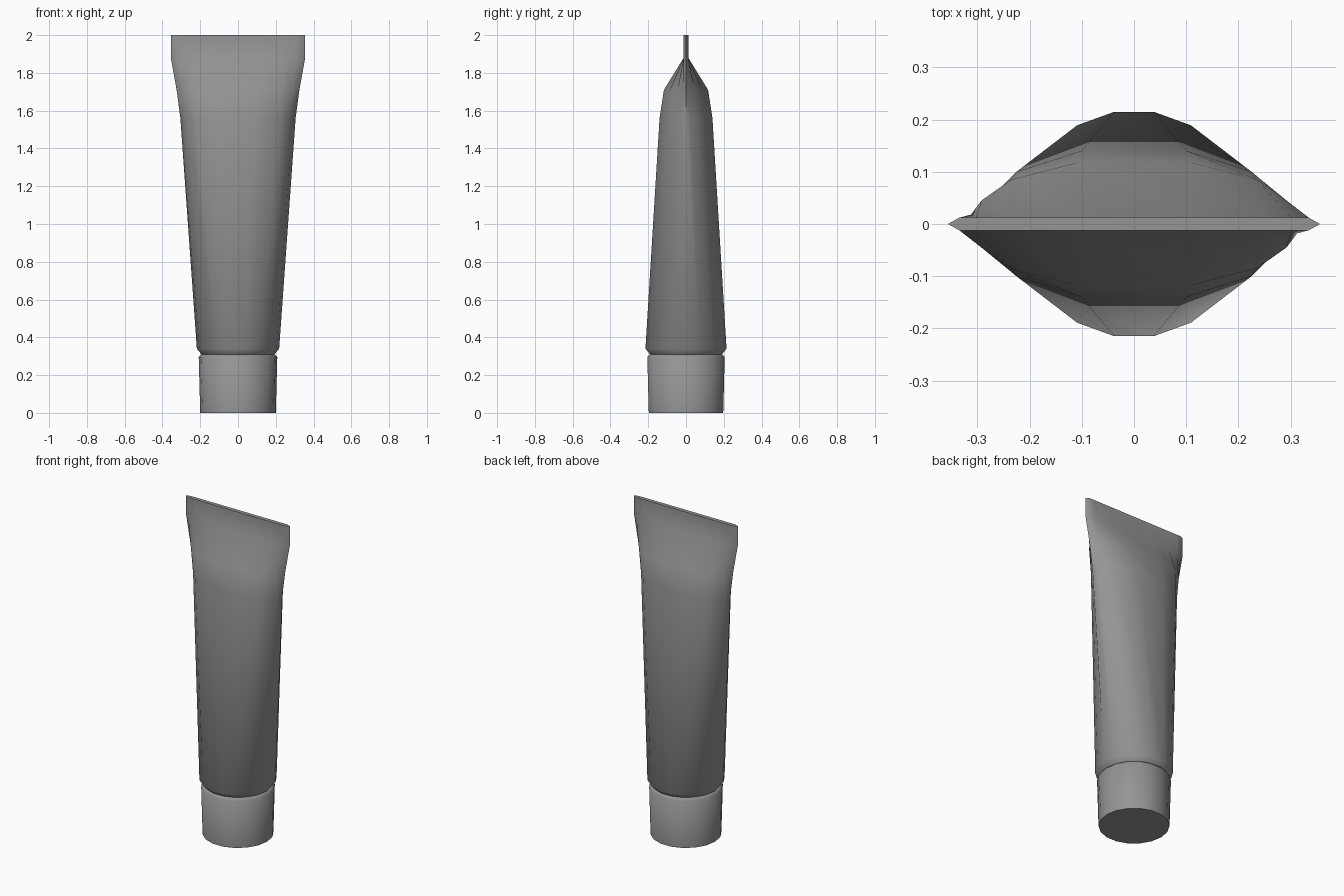
import bpy
import bmesh
import math

cube = bpy.data.objects.get("Cube")
if cube:
    bpy.data.objects.remove(cube, do_unlink=True)

grey = bpy.data.materials.new("plain grey")
grey.use_nodes = True
colour = (0.3, 0.3, 0.3, 1)
grey.diffuse_color = colour
grey.node_tree.nodes["Principled BSDF"].inputs["Base Color"].default_value = colour


def circle_quarter(r):
    """Points from the middle of the back to the side, on an 18-sided ring."""
    return [(r * math.sin(math.radians(a)), r * math.cos(math.radians(a)))
            for a in range(10, 91, 20)]


def mirror_ring(quarter):
    """Mirror a quarter outline in x and y to make the closed ring."""
    half = quarter + [(x, -y) for x, y in reversed(quarter[:-1])]
    return half + [(-x, y) for x, y in reversed(half)]


def seam_quarter(w, t):
    return [(w * 0.33, t), (w * 0.68, t), (w * 0.85, t), (w * 0.94, t), (w, 0)]


def loft(name, sections):
    bm = bmesh.new()
    rings = [[bm.verts.new((x, y, z)) for x, y in mirror_ring(q)] for z, q in sections]
    n = len(rings[0])
    for low, high in zip(rings, rings[1:]):
        for i in range(n):
            j = (i + 1) % n
            bm.faces.new((low[i], low[j], high[j], high[i]))
    bm.faces.new(rings[0])
    bm.faces.new(rings[-1])
    bmesh.ops.recalc_face_normals(bm, faces=bm.faces[:])
    mesh = bpy.data.meshes.new(name)
    bm.to_mesh(mesh)
    bm.free()
    mesh.materials.append(grey)
    obj = bpy.data.objects.new(name, mesh)
    bpy.context.collection.objects.link(obj)
    bpy.ops.object.select_all(action="DESELECT")
    obj.select_set(True)
    bpy.context.view_layer.objects.active = obj
    bpy.ops.object.shade_smooth_by_angle(angle=math.radians(50))
    return obj


# Cap, tapering slightly towards the base
loft("cap", [(0, circle_quarter(0.2)),
             (0.295, circle_quarter(0.208)),
             (0.31, circle_quarter(0.193))])

# Body, changing from a round shoulder to a flat crimped end
loft("tube_body", [
    (0.31, circle_quarter(0.193)),
    (0.34, circle_quarter(0.218)),
    (1.56, [(0.1, 0.14), (0.225, 0.1), (0.27, 0.055), (0.29, 0.02), (0.305, 0)]),
    (1.71, [(0.11, 0.117), (0.235, 0.085), (0.292, 0.045), (0.312, 0.018), (0.325, 0)]),
    (1.88, seam_quarter(0.356, 0.012)),
    (2.0, seam_quarter(0.356, 0.012)),
])
